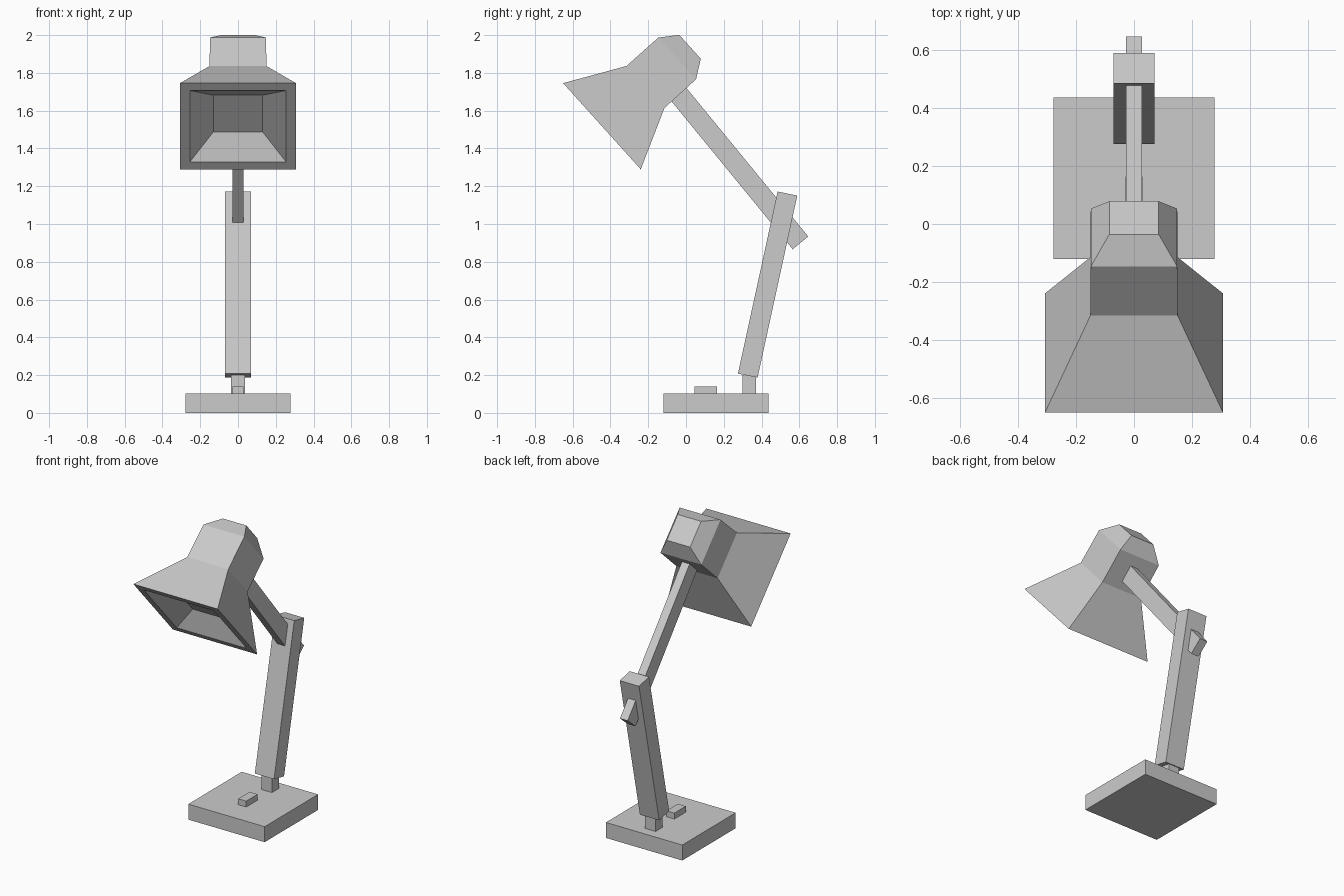
import bpy, bmesh
from mathutils import Vector

if "Cube" in bpy.data.objects:
    bpy.data.objects.remove(bpy.data.objects["Cube"])


def finish(name, bm):
    bmesh.ops.recalc_face_normals(bm, faces=bm.faces)
    mesh = bpy.data.meshes.new(name)
    bm.to_mesh(mesh)
    bm.free()
    ob = bpy.data.objects.new(name, mesh)
    bpy.context.collection.objects.link(ob)
    return ob


def slab(name, profile, half_width):
    """Side profile of (y, z) points, extruded across x."""
    bm = bmesh.new()
    face = bm.faces.new([bm.verts.new((-half_width, y, z)) for y, z in profile])
    ext = bmesh.ops.extrude_face_region(bm, geom=[face])
    moved = [v for v in ext["geom"] if isinstance(v, bmesh.types.BMVert)]
    bmesh.ops.translate(bm, verts=moved, vec=(2 * half_width, 0, 0))
    return finish(name, bm)


def block(name, y0, y1, z0, z1, half_width):
    return slab(name, [(y0, z0), (y1, z0), (y1, z1), (y0, z1)], half_width)


def square_loft(name, origin, axis, sections):
    """Square rings of (distance along axis, half size), bridged and capped."""
    axis = axis.normalized()
    side = Vector((1, 0, 0))
    up = axis.cross(side)
    bm = bmesh.new()
    rings = [[bm.verts.new(origin + axis * d + side * (h * sx) + up * (h * sy))
              for sx, sy in ((-1, -1), (1, -1), (1, 1), (-1, 1))]
             for d, h in sections]
    for a, b in zip(rings, rings[1:]):
        for i in range(4):
            j = (i + 1) % 4
            bm.faces.new((a[i], a[j], b[j], b[i]))
    bm.faces.new(rings[0])
    bm.faces.new(rings[-1])
    return finish(name, bm)


# Base, switch and stem
block("base", -0.12, 0.436, 0.0, 0.102, 0.278)
block("switch", 0.044, 0.163, 0.10, 0.141, 0.029)
block("stem", 0.299, 0.371, 0.10, 0.20, 0.038)

# Two tilted arms
slab("lower_arm", [(0.275, 0.208), (0.379, 0.187), (0.589, 1.150), (0.485, 1.172)], 0.07)
slab("upper_arm", [(0.565, 0.866), (0.647, 0.934), (-0.010, 1.735), (-0.092, 1.668)], 0.028)

# Lamp head: recessed back panel, inner wall, flat rim, flared shade, neck, cap
square_loft("lamp_head", Vector((0, -0.445, 1.5175)), Vector((0, 0.455, 0.41)),
            [(0.10, 0.131), (0, 0.255), (0, 0.307), (0.31, 0.15), (0.536, 0.149), (0.628, 0.085)])
